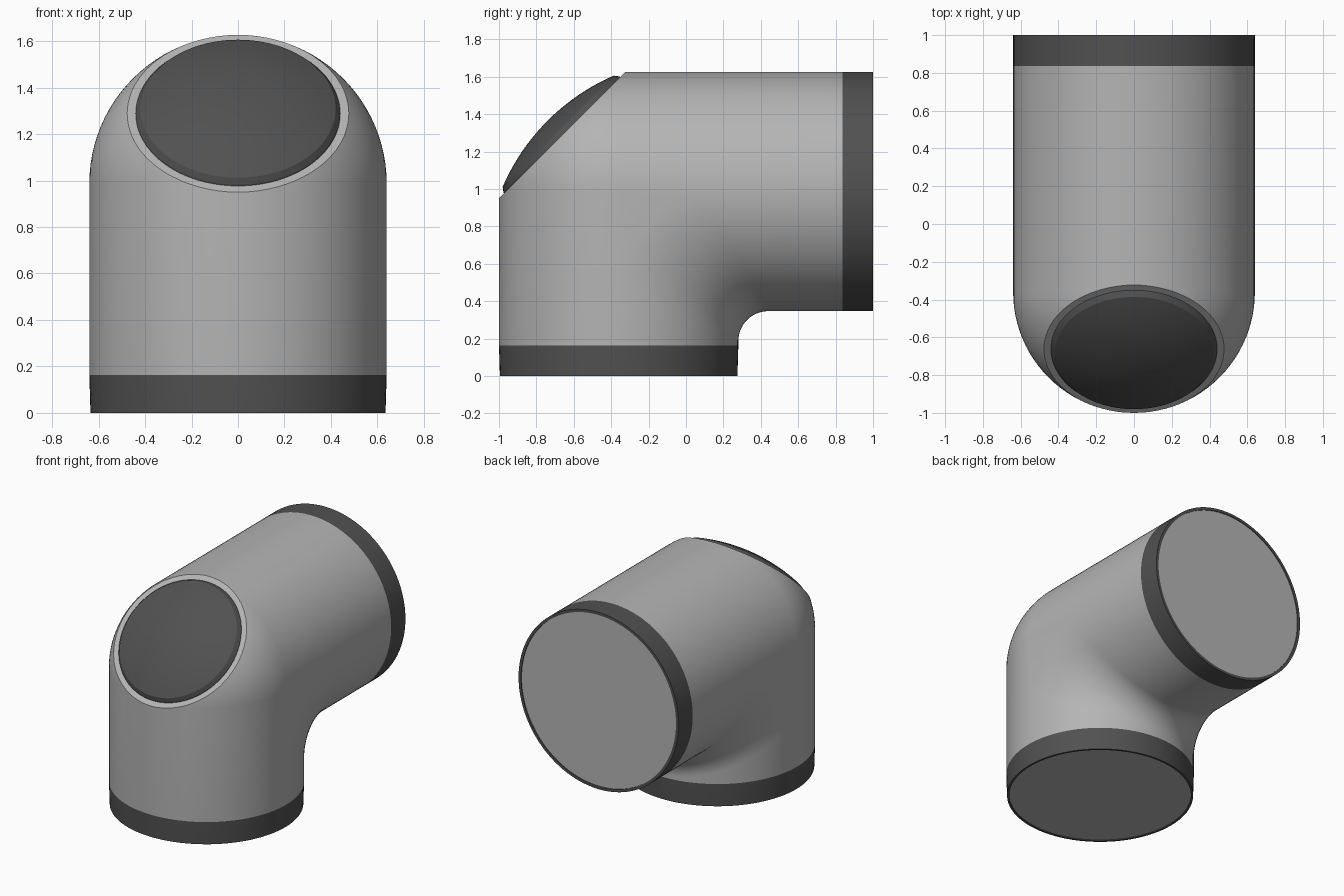
import bpy, bmesh, math
from mathutils import Vector, Matrix

if "Cube" in bpy.data.objects:
    bpy.data.objects.remove(bpy.data.objects["Cube"])

R, FILLET, BAND, LIP = 0.64, 0.16, 0.163, 0.02    # pipe radius, inner fillet, dark collar, rim
Y0, Z0 = -0.36, 0.987                             # where the two pipe axes meet
SIDES, STEPS = 96, 20
CUT = Vector((0, -0.662, 1.288))                  # centre of the bevelled corner
NORMAL = Vector((0, -1, 1)).normalized()

dark = bpy.data.materials.new("dark_grey")
dark.diffuse_color = (0.082, 0.082, 0.082, 1)
dark.use_nodes = True
dark.node_tree.nodes["Principled BSDF"].inputs["Base Color"].default_value = dark.diffuse_color
grey = bpy.data.materials.new("grey")
grey.diffuse_color = (0.46, 0.46, 0.46, 1)
grey.use_nodes = True
grey.node_tree.nodes["Principled BSDF"].inputs["Base Color"].default_value = grey.diffuse_color


def finish(name, bm, mats, angle=30):
    bmesh.ops.recalc_face_normals(bm, faces=bm.faces)
    me = bpy.data.meshes.new(name)
    bm.to_mesh(me)
    bm.free()
    ob = bpy.data.objects.new(name, me)
    bpy.context.collection.objects.link(ob)
    for m in mats:
        me.materials.append(m)
    bpy.ops.object.select_all(action='DESELECT')
    ob.select_set(True)
    bpy.context.view_layer.objects.active = ob
    bpy.ops.object.shade_smooth_by_angle(angle=math.radians(angle))
    return ob


# Elbow shell: one path per angle, round outside (ball joint), filleted inside;
# the fillet widens towards the sides so the joint fades out softly
def path(a):
    x, c = R * math.sin(a), math.cos(a)
    if c > 1e-6:
        rho = FILLET + 0.3 * (1 - c)
        q = R * c + rho
    else:
        q, rho = 0, -R * c
    k, e = (R - LIP) / R, 0.992
    pts = [(x * k, Y0 + R * c * k, 0.012), (x * k, Y0 + R * c * k, 0),
           (x * e, Y0 + R * c * e, 0), (x, Y0 + R * c, BAND)]
    for i in range(STEPS + 1):
        t = math.pi / 2 * i / STEPS
        pts.append((x, Y0 + q - rho * math.cos(t), Z0 - q + rho * math.sin(t)))
    pts += [(x, 1 - BAND, Z0 - R * c), (x, 1, Z0 - R * c),
            (x * k, 1, Z0 - R * c * k), (x * k, 0.988, Z0 - R * c * k)]
    return pts


bm = bmesh.new()
rails = [[bm.verts.new(p) for p in path(2 * math.pi * j / SIDES)] for j in range(SIDES)]
last = len(rails[0]) - 1
for j in range(SIDES):
    a, b = rails[j], rails[(j + 1) % SIDES]
    for i in range(last):
        f = bm.faces.new((a[i], b[i], b[i + 1], a[i + 1]))
        f.material_index = 1 if i < 3 or i >= last - 3 else 0
bmesh.ops.remove_doubles(bm, verts=bm.verts, dist=1e-5)

# Slice the corner off and close it with a flat face
res = bmesh.ops.bisect_plane(bm, geom=bm.verts[:] + bm.edges[:] + bm.faces[:], dist=1e-5,
                             plane_co=CUT, plane_no=NORMAL, clear_outer=True)
rim = [g for g in res['geom_cut'] if isinstance(g, bmesh.types.BMEdge)]
for f in bmesh.ops.edgeloop_fill(bm, edges=rim)['faces']:
    f.material_index = 0
finish("elbow_pipe", bm, [grey, dark])

# Discs closing both pipe ends
for name, loc, rot in (("bottom_disc", (0, Y0, 0.006), Matrix.Rotation(math.pi, 4, 'X')),
                       ("back_disc", (0, 0.994, Z0), Matrix.Rotation(-math.pi / 2, 4, 'X'))):
    bm = bmesh.new()
    bmesh.ops.create_circle(bm, cap_ends=True, segments=SIDES, radius=R - LIP,
                            matrix=Matrix.Translation(loc) @ rot)
    finish(name, bm, [grey])

# Domed corner cap: short tapered wall, then a shallow spherical dome
CAP, RISE = 0.42, 0.08
ball = (CAP ** 2 + RISE ** 2) / (2 * RISE)
half = math.asin(CAP / ball)
profile = [(0.442, -0.005), (0.438, 0.006), (CAP, 0.03)]
profile += [(ball * math.sin(half * i / 10), 0.03 + RISE - ball * (1 - math.cos(half * i / 10)))
            for i in range(9, -1, -1)]
bm = bmesh.new()
vs = [bm.verts.new((r, 0, z)) for r, z in profile]
es = [bm.edges.new(p) for p in zip(vs, vs[1:])]
bmesh.ops.spin(bm, geom=vs + es, cent=(0, 0, 0), axis=(0, 0, 1),
               angle=2 * math.pi, steps=SIDES)
bmesh.ops.remove_doubles(bm, verts=bm.verts, dist=1e-5)
place = Matrix.Translation(CUT) @ NORMAL.to_track_quat('Z', 'Y').to_matrix().to_4x4()
bmesh.ops.transform(bm, matrix=place, verts=bm.verts)
finish("corner_cap", bm, [dark], 15)
